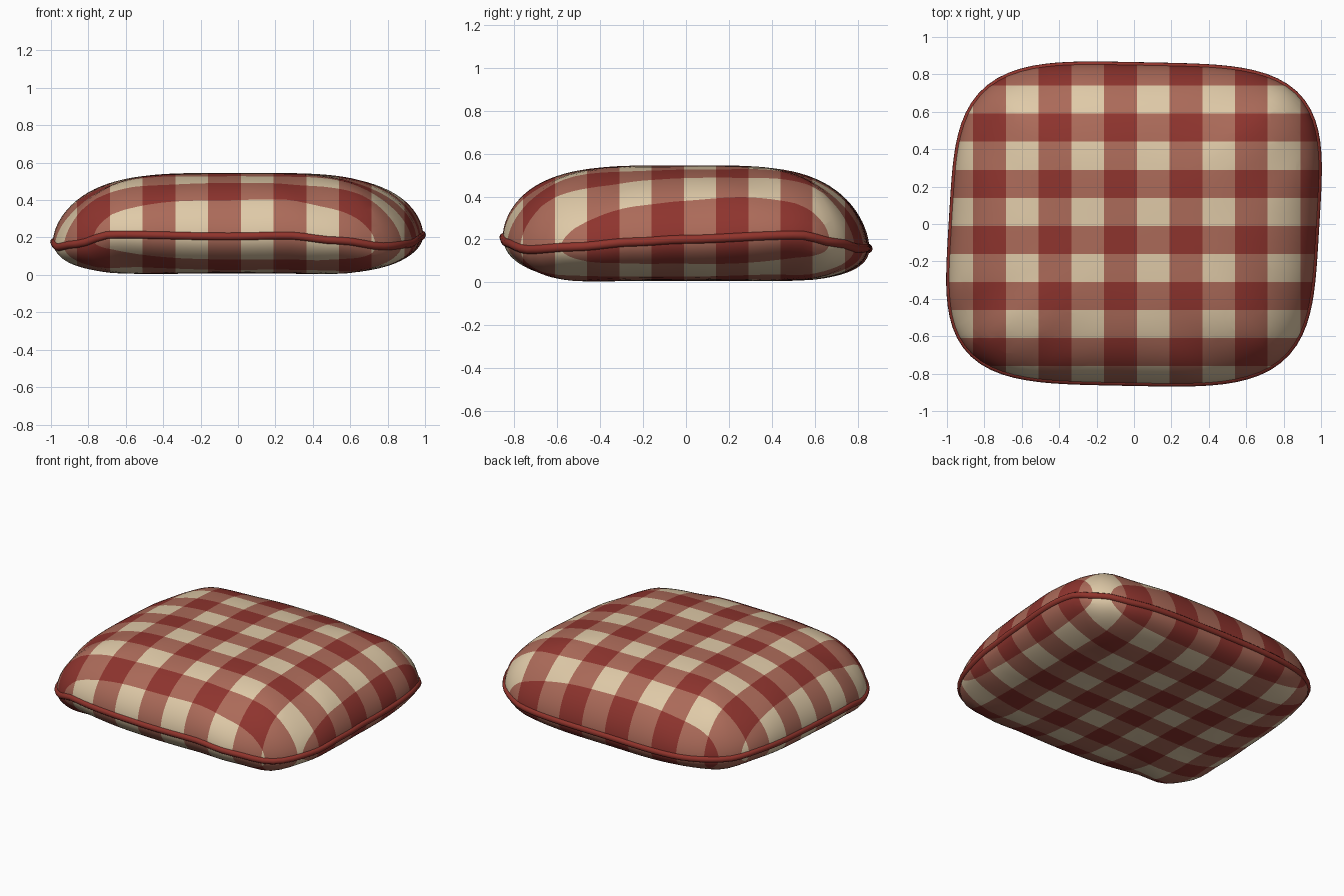
import bpy, bmesh, math

cube = bpy.data.objects.get("Cube")
if cube:
    bpy.data.objects.remove(cube, do_unlink=True)

HALF_X, HALF_Y = 0.976, 0.85
MID_Z, TOP_H, BOTTOM_H = 0.195, 0.35, 0.2
CHECK_X, CHECK_Y = 0.175, 0.15      # check size
START_X, START_Y = -0.86, -0.76     # first dark band on each axis

# Seam height by direction in degrees, sagging at the corners
SEAM = ((0, 0.2), (34, 0.22), (45, 0.185), (56, 0.16), (90, 0.16), (120, 0.155),
        (135, 0.165), (150, 0.185), (180, 0.18), (203, 0.175), (214, 0.148),
        (225, 0.165), (236, 0.215), (270, 0.205), (288, 0.21), (302, 0.183),
        (315, 0.152), (328, 0.165), (345, 0.188), (360, 0.2))


def material(name, color):
    mat = bpy.data.materials.new(name)
    mat.use_nodes = True
    rgba = (*color, 1)
    mat.diffuse_color = rgba
    bsdf = next(n for n in mat.node_tree.nodes if n.type == "BSDF_PRINCIPLED")
    bsdf.inputs["Base Color"].default_value = rgba
    return mat


cream = material("cream", (0.74, 0.59, 0.39))
pink = material("dusty pink", (0.41, 0.145, 0.10))
red = material("deep red", (0.27, 0.034, 0.027))
piping_red = material("piping red", (0.28, 0.034, 0.025))


def rounded_square(angle):
    """Unit outline point on a square with soft corners."""
    c, s = math.cos(angle), math.sin(angle)
    k = (c ** 4 + s ** 4) ** 0.25
    return c / k, s / k


def place(u, v):
    """Outline size plus the slight skew of the cloth."""
    x, y = HALF_X * u, HALF_Y * v
    return x + 0.06 * y, y - 0.02 * x


def seam_height(angle):
    """Smooth blend between the listed seam heights."""
    deg = math.degrees(angle) % 360
    for (a, za), (b, zb) in zip(SEAM, SEAM[1:]):
        if deg <= b:
            t = (deg - a) / (b - a)
            return za + (zb - za) * t * t * (3 - 2 * t)


# Cushion: a sphere reshaped into a puffed, rounded square
bm = bmesh.new()
bmesh.ops.create_uvsphere(bm, u_segments=112, v_segments=56, radius=1)
for vert in bm.verts:
    rho = min(math.hypot(vert.co.x, vert.co.y), 1)
    angle = math.atan2(vert.co.y, vert.co.x)
    u, v = (rho * c for c in rounded_square(angle))
    puff = math.sqrt(max(1 - rho ** 4, 0)) if abs(vert.co.z) > 1e-4 else 0
    z = MID_Z + (seam_height(angle) - MID_Z) * rho ** 4
    # Ridge along each corner with a shallow dip on both sides
    d = abs(abs(u) - abs(v))
    ridge = math.exp(-(d / 0.15) ** 2) - 0.6 * math.exp(-((d - 0.36) / 0.18) ** 2)
    ridge *= rho ** 4
    if vert.co.z > 0:
        z += puff ** 1.12 * (TOP_H + 0.05 * ridge)
    else:
        z -= puff * (BOTTOM_H + 0.02 * ridge) - 0.015 * max(0, 1 - 2 * rho * rho)
    vert.co = (*place(u, v), z)

# Cut the check lines into the cloth
for k in range(11):
    for point, normal in (((START_X + CHECK_X * k, 0, 0), (1, 0, 0)),
                          ((0, START_Y + CHECK_Y * k, 0), (0, 1, 0))):
        bmesh.ops.bisect_plane(bm, geom=bm.verts[:] + bm.edges[:] + bm.faces[:],
                               dist=1e-5, plane_co=point, plane_no=normal)

# Gingham: light, mixed and dark according to how many dark bands cross
for face in bm.faces:
    c = face.calc_center_median()
    dark_x = math.floor((c.x - START_X) / CHECK_X) % 2 == 0
    dark_y = math.floor((c.y - START_Y) / CHECK_Y) % 2 == 0
    face.material_index = dark_x + dark_y
    face.smooth = True

mesh = bpy.data.meshes.new("cushion")
bm.to_mesh(mesh)
bm.free()
for mat in (cream, pink, red):
    mesh.materials.append(mat)
bpy.context.collection.objects.link(bpy.data.objects.new("cushion", mesh))

# Piping cord around the seam, tucked slightly into the cloth
curve = bpy.data.curves.new("piping", "CURVE")
curve.dimensions = "3D"
curve.bevel_depth = 0.021
curve.bevel_resolution = 3
spline = curve.splines.new("POLY")
COUNT = 112
spline.points.add(COUNT - 1)
for i, point in enumerate(spline.points):
    angle = math.tau * i / COUNT
    x, y = place(*rounded_square(angle))
    point.co = (x * 0.993, y * 0.993, seam_height(angle), 1)
spline.use_cyclic_u = True
spline.use_smooth = True
curve.materials.append(piping_red)
bpy.context.collection.objects.link(bpy.data.objects.new("piping", curve))
